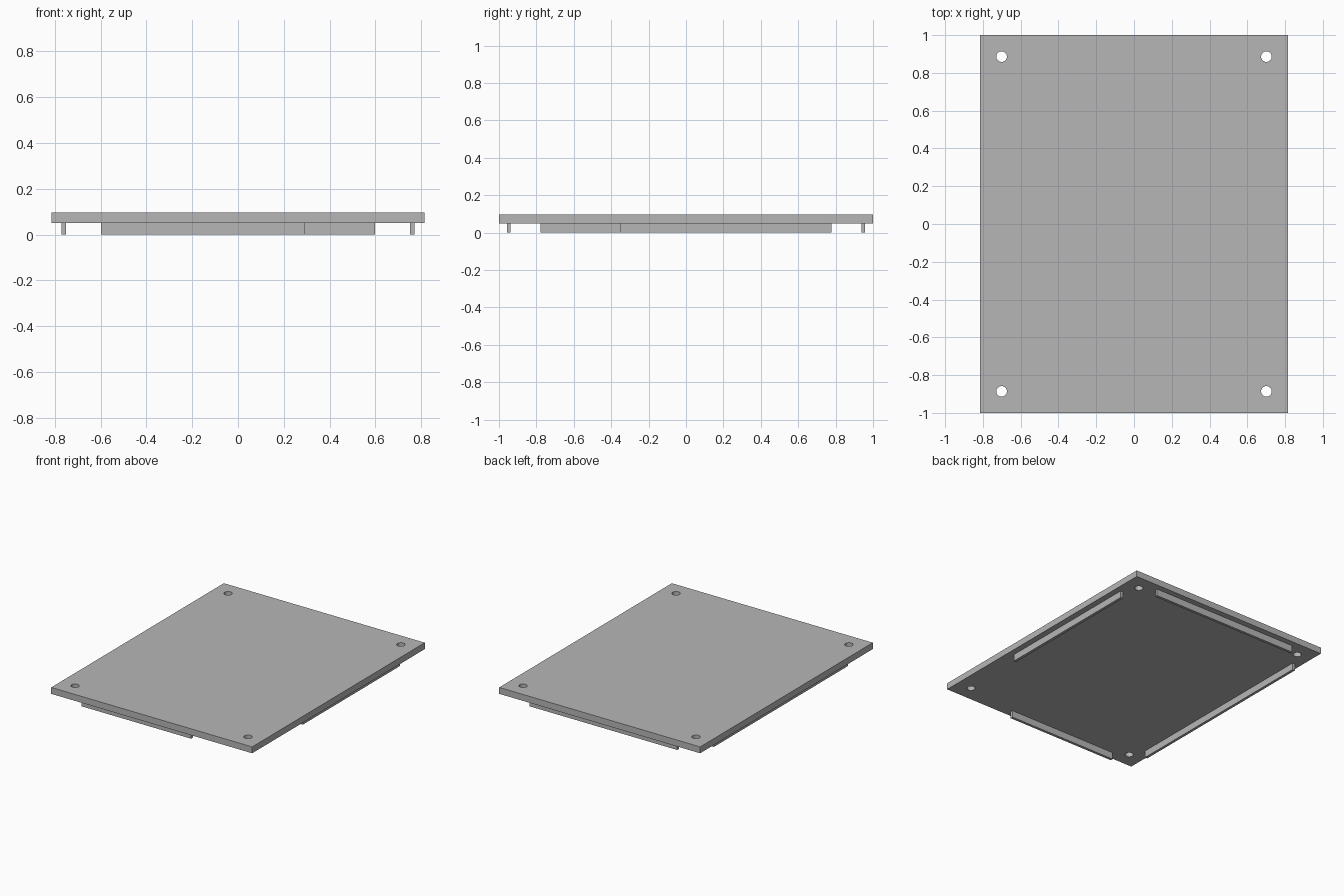
import bpy

default = bpy.data.objects.get("Cube")
if default:
    bpy.data.objects.remove(default, do_unlink=True)

grey = bpy.data.materials.new("plain grey")
grey.use_nodes = True
COLOUR = (0.47, 0.47, 0.47, 1)
grey.diffuse_color = COLOUR
grey.node_tree.nodes["Principled BSDF"].inputs["Base Color"].default_value = COLOUR

RIB_TOP = 0.05      # underside of the plate
PLATE_TOP = 0.097
RIB_WIDTH = 0.02


def box(name, x, y, z):
    """Box from (min, max) ranges on each axis."""
    ranges = (x, y, z)
    bpy.ops.mesh.primitive_cube_add(size=1, location=[(a + b) / 2 for a, b in ranges])
    obj = bpy.context.object
    obj.name = name
    obj.scale = [b - a for a, b in ranges]
    bpy.ops.object.transform_apply(location=False, rotation=False, scale=True)
    obj.data.materials.append(grey)
    return obj


def across(centre):
    return (centre - RIB_WIDTH / 2, centre + RIB_WIDTH / 2)


# Flat cover plate
plate = box("cover_plate", (-0.815, 0.815), (-1, 1), (RIB_TOP, PLATE_TOP))

# Screw holes through the four corners
for x in (-0.701, 0.701):
    for y in (-0.886, 0.886):
        bpy.ops.mesh.primitive_cylinder_add(vertices=32, radius=0.028, depth=0.3,
                                            location=(x, y, RIB_TOP))
        cutter = bpy.context.object
        cutter.name = "hole_cutter"
        cutter.hide_render = True
        cutter.data.materials.append(grey)
        cut = plate.modifiers.new("screw_hole", 'BOOLEAN')
        cut.operation = 'DIFFERENCE'
        cut.solver = 'EXACT'
        cut.object = cutter
        bpy.context.view_layer.objects.active = plate
        bpy.ops.object.modifier_apply(modifier=cut.name)
        bpy.data.objects.remove(cutter, do_unlink=True)

# Locating ribs under the plate; the front and left ones are shorter
rib_z = (0, RIB_TOP)
box("front_rib", (-0.598, 0.29), across(-0.947), rib_z)
box("back_rib", (-0.598, 0.598), across(0.947), rib_z)
box("left_rib", across(0.761), (-0.35, 0.778), rib_z)
box("right_rib", across(-0.761), (-0.778, 0.778), rib_z)

# Crisp edges with smooth hole walls
bpy.ops.object.select_all(action='DESELECT')
plate.select_set(True)
bpy.context.view_layer.objects.active = plate
bpy.ops.object.shade_smooth_by_angle()
